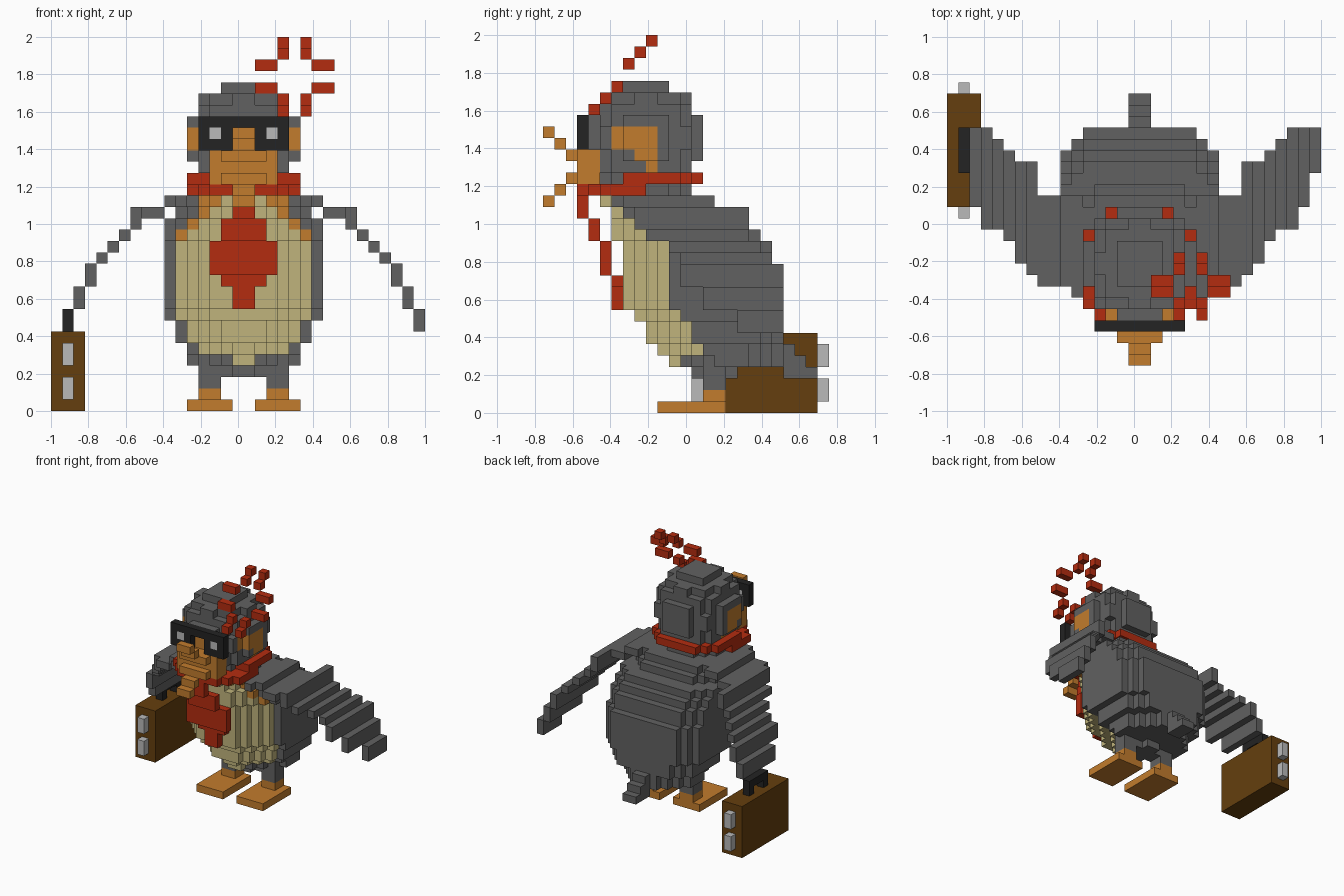
import bpy, bmesh
from mathutils import Vector

if "Cube" in bpy.data.objects:
    bpy.data.objects.remove(bpy.data.objects["Cube"])

CELL = 2 / 33            # edge of one building block
MID = 17                 # column line the bird is symmetric about


def material(name, rgb):
    lin = [((c / 255 + 0.055) / 1.055) ** 2.4 for c in rgb]
    m = bpy.data.materials.new(name)
    m.use_nodes = True
    m.diffuse_color = (*lin, 1)
    m.node_tree.nodes["Principled BSDF"].inputs["Base Color"].default_value = (*lin, 1)
    return m


MATS = {
    "grey": material("feather grey", (97, 97, 97)),
    "cream": material("belly cream", (192, 180, 124)),
    "orange": material("beak orange", (194, 124, 45)),
    "red": material("cloth red", (180, 44, 16)),
    "black": material("glossy black", (35, 35, 35)),
    "brown": material("leather brown", (101, 63, 14)),
    "silver": material("pale silver", (186, 186, 186)),
}

cells = {}               # block position -> (part, colour)


def box(part, colour, xs, ys, zs):
    for i in range(*xs):
        for j in range(*ys):
            for k in range(*zs):
                cells[i, j, k] = (part, colour)


def centred(part, colour, half, ys, zs):
    box(part, colour, (MID - half, MID + half), ys, zs)


def mirrored(part, colour, start, end, ys, zs):
    box("left_" + part, colour, (MID + start, MID + end), ys, zs)
    box("right_" + part, colour, (MID - end, MID - start), ys, zs)


def slab(part, k, front, back, half, cut_front, cut_back, paint):
    """One horizontal layer with stepped corners."""
    for j in range(front, back):
        inset = max(0, cut_front - (j - front), cut_back - (back - 1 - j))
        for i in range(MID - half + inset, MID + half - inset):
            cells[i, j, k] = (part, paint(i, j, k))


# Body: first layer, last layer, front, back, half width
BODY = [(3, 4, 13, 17, 4), (4, 5, 11, 21, 5), (5, 6, 10, 21, 5), (6, 8, 9, 21, 6),
        (8, 9, 8, 21, 7), (9, 13, 7, 21, 7), (13, 15, 7, 20, 7), (15, 16, 6, 19, 7),
        (16, 17, 6, 18, 7), (17, 18, 6, 16, 6), (18, 19, 5, 15, 6), (19, 20, 5, 13, 4)]
BELLY = {4: 1, 5: 4, 6: 5, 7: 5, 15: 5, 16: 4, 17: 3, 18: 2}

for z0, z1, front, back, half in BODY:
    def plumage(i, j, k):
        off = abs(i + 0.5 - MID)
        bib = BELLY.get(k, 6 if 8 <= k < 15 else 0)
        if j < front + 4 and off < bib:
            return "cream"
        if j < front + 4 and 15 <= k < 19 and off < bib + (2 if k == 18 else 1):
            return "orange"
        return "grey"
    for k in range(z0, z1):
        slab("body", k, front, back, half, min(4, half - 1), 3 if k < 6 else 2, plumage)

# Tail
for step in range(3):
    centred("tail", "grey", 1, (21 + step, 22 + step), (3, 6 - step))

# Wings: offset from the middle, front, back, bottom, top
WING = [(5, 6, 15, 18, 19), (6, 7, 15, 18, 19), (7, 7, 15, 17, 18), (8, 7, 15, 17, 18),
        (9, 8, 18, 16, 18), (10, 9, 18, 15, 16), (11, 11, 19, 14, 15), (12, 12, 20, 13, 14),
        (13, 12, 21, 11, 13), (14, 14, 21, 9, 11), (15, 17, 21, 7, 9)]
for off, front, back, low, high in WING:
    if off < 15:
        mirrored("wing", "grey", off, off + 1, (front, back), (low, high))
    else:
        box("left_wing", "grey", (MID + off, MID + off + 1), (front, back), (low, high))

# Legs and feet
mirrored("leg", "grey", 2, 4, (14, 16), (2, 4))
mirrored("foot", "orange", 1, 5, (10, 16), (0, 1))
mirrored("foot", "orange", 2, 4, (14, 16), (1, 2))

# Head: a blocky ball with cheek patches
HEAD = Vector((MID, 9, 24))
for i in range(12, 22):
    for j in range(4, 14):
        for k in range(19, 29):
            d = Vector((i + 0.5, j + 0.5, k + 0.5)) - HEAD
            if d.length < 5.02:
                cheek = abs(d.x) > 3 and (
                    (6 <= j < 10 and k in (23, 24)) or (8 <= j < 10 and k == 22)
                    or (j == 9 and k == 21))
                cells[i, j, k] = ("head", "orange" if cheek else "grey")

# Scarf: high at the nape, low at the throat
slab("scarf", 20, 7, 14, 5, 0, 2, lambda i, j, k: "red")
slab("scarf", 19, 3, 9, 5, 2, 0, lambda i, j, k: "red")

# Tie hanging down the belly: half width, depth, bottom, top
for half, depth, low, high in [(1, 3, 17, 19), (2, 4, 15, 17), (3, 5, 12, 15),
                               (2, 6, 11, 12), (1, 6, 9, 11)]:
    centred("tie", "red", half, (depth, depth + 1), (low, high))

# Open beak
centred("beak", "orange", 3, (3, 5), (20, 23))
centred("beak", "orange", 1, (4, 5), (23, 25))
for half, depth, upper, lower in [(2, 2, 22, 20), (1, 1, 23, 19), (1, 0, 24, 18)]:
    for k in (upper, lower):
        centred("beak", "orange", half, (depth, depth + 1), (k, k + 1))

# Glasses with pale glints
mirrored("lens", "black", 1, 4, (3, 4), (23, 26))
centred("glasses_bridge", "black", 1, (3, 4), (25, 26))
mirrored("glint", "silver", 2, 3, (3, 4), (24, 25))

# Flower of loose petals, tilted back over the head
for k in (26, 27, 28, 30, 31, 32):
    depth = k - 22 if k < 29 else k - 23
    spans = [(18, 20), (23, 25)] if k in (28, 30) else [(20, 21), (22, 23)]
    for span in spans:
        box("flower", "red", span, (depth, depth + 1), (k, k + 1))

# Suitcase with latches and an arched handle
box("suitcase", "brown", (0, 3), (14, 24), (0, 7))
for j in (13, 24):
    for k in (1, 4):
        box("latches", "silver", (1, 2), (j, j + 1), (k, k + 2))
box("handle", "black", (1, 2), (17, 21), (8, 9))
for j in (17, 20):
    box("handle", "black", (1, 2), (j, j + 1), (7, 8))


def build(part):
    """Mesh the outer faces of one part's blocks."""
    own = {p: c for p, (name, c) in cells.items() if name == part}
    used = sorted(set(own.values()))
    bm = bmesh.new()
    verts = {}

    def vert(p):
        if p not in verts:
            x, y, z = p
            verts[p] = bm.verts.new(((x - 16.5) * CELL, (y - 12.5) * CELL, z * CELL))
        return verts[p]

    for pos, colour in own.items():
        for axis in range(3):
            for side in (0, 1):
                near = list(pos)
                near[axis] += 2 * side - 1
                if tuple(near) in cells:
                    continue
                u, w = (axis + 1) % 3, (axis + 2) % 3
                ring = []
                for a, b in ((0, 0), (1, 0), (1, 1), (0, 1)):
                    q = list(pos)
                    q[axis] += side
                    q[u] += a
                    q[w] += b
                    ring.append(vert(tuple(q)))
                face = bm.faces.new(ring if side else ring[::-1])
                face.material_index = used.index(colour)
    mesh = bpy.data.meshes.new(part)
    bm.to_mesh(mesh)
    bm.free()
    for colour in used:
        mesh.materials.append(MATS[colour])
    bpy.context.collection.objects.link(bpy.data.objects.new(part, mesh))


for part in sorted({name for name, _ in cells.values()}):
    build(part)
